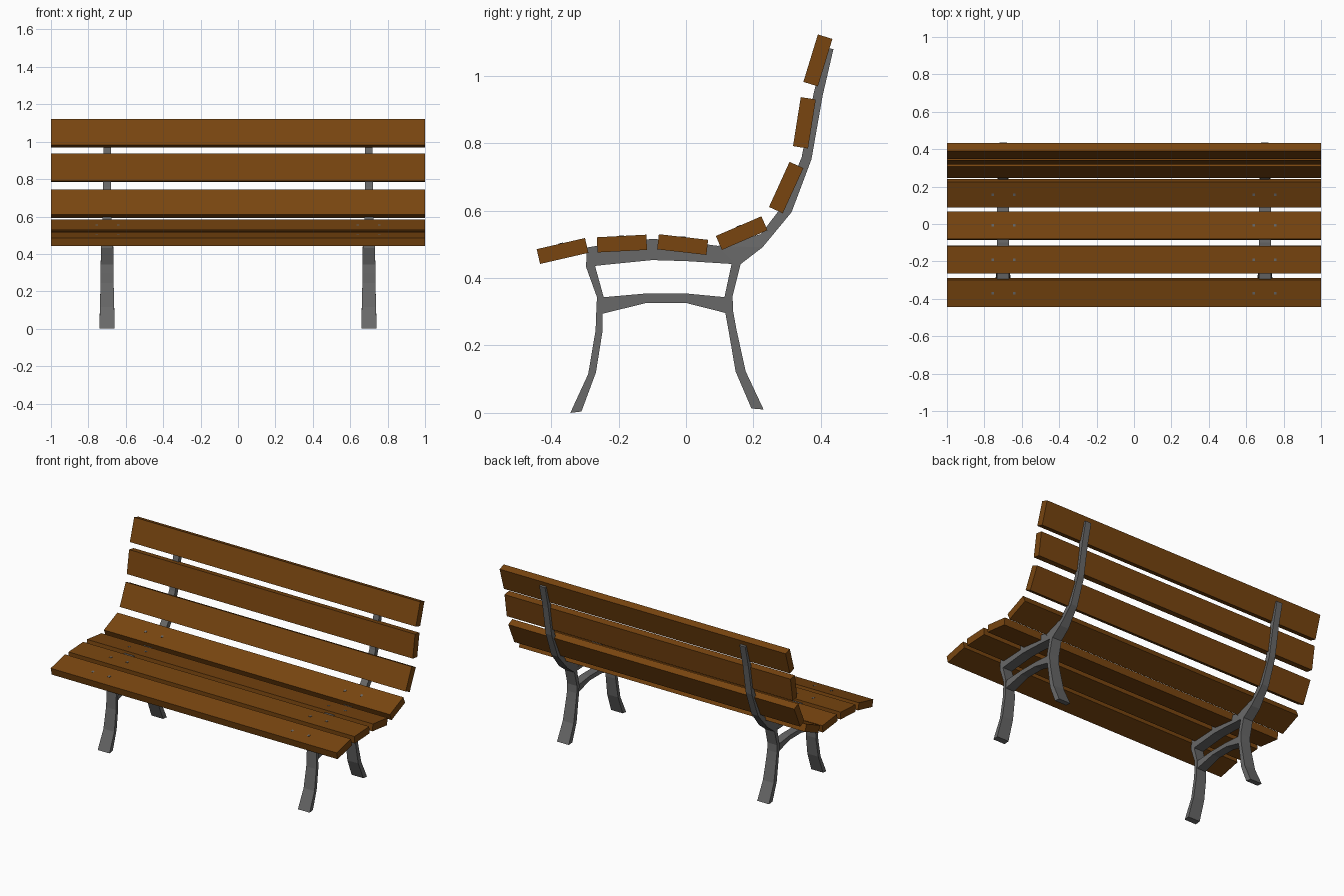
import bpy, bmesh, math
from mathutils import Matrix

if "Cube" in bpy.data.objects:
    bpy.data.objects.remove(bpy.data.objects["Cube"])


def material(name, rgb):
    m = bpy.data.materials.new(name)
    m.diffuse_color = (*rgb, 1)
    m.use_nodes = True
    m.node_tree.nodes["Principled BSDF"].inputs["Base Color"].default_value = m.diffuse_color
    return m


WOOD = material("brown wood", (0.19, 0.06, 0.005))
IRON = material("grey iron", (0.14, 0.14, 0.14))


def finish(bm, name, mat):
    bmesh.ops.recalc_face_normals(bm, faces=bm.faces)
    me = bpy.data.meshes.new(name)
    bm.to_mesh(me)
    bm.free()
    me.materials.append(mat)
    ob = bpy.data.objects.new(name, me)
    bpy.context.collection.objects.link(ob)
    return ob


def add_box(bm, size, matrix):
    bmesh.ops.create_cube(bm, size=1, matrix=matrix @ Matrix.Diagonal((*size, 1)))


def bar(name, x, stations):
    """Loft a rectangular bar; each station is y1, z1, y2, z2, half width."""
    bm = bmesh.new()
    rings = []
    for y1, z1, y2, z2, w in stations:
        rings.append([bm.verts.new(p) for p in
                      ((x - w, y1, z1), (x + w, y1, z1), (x + w, y2, z2), (x - w, y2, z2))])
    for a, b in zip(rings, rings[1:]):
        for i in range(4):
            j = (i + 1) % 4
            bm.faces.new((a[i], a[j], b[j], b[i]))
    bm.faces.new(rings[0])
    bm.faces.new(rings[-1])
    return finish(bm, name, IRON)


# Wooden slats: centre y, centre z, tilt in degrees
slats = [(-.366, .480, 13), (-.190, .502, 3), (-.010, .499, -6.5), (.165, .533, 23.4),
         (.297, .668, 65.5), (.351, .860, 81), (.391, 1.045, 73)]
for n, (y, z, tilt) in enumerate(slats):
    place = Matrix.Translation((0, y, z)) @ Matrix.Rotation(math.radians(tilt), 4, 'X')
    bm = bmesh.new()
    add_box(bm, (2, .147, .045), place)
    finish(bm, f"seat_slat_{n + 1}" if n < 4 else f"back_slat_{n - 3}", WOOD)
    # Small bolt heads on the seat slats
    if n < 4:
        bm = bmesh.new()
        for x in (-.755, -.64, .64, .755):
            add_box(bm, (.014, .014, .006), place @ Matrix.Translation((x, 0, .021)))
        finish(bm, f"seat_bolts_{n + 1}", IRON)

# Iron side frames
front_leg = [(-.343, 0, -.310, .004, .041), (-.290, .115, -.267, .120, .038),
             (-.268, .245, -.247, .245, .035), (-.266, .300, -.247, .293, .034),
             (-.264, .343, -.244, .343, .034), (-.296, .432, -.270, .437, .033),
             (-.295, .490, -.255, .497, .033)]
rear_leg = [(.230, .010, .194, .013, .041), (.177, .123, .147, .123, .038),
            (.150, .245, .126, .245, .035), (.140, .300, .117, .295, .034),
            (.138, .346, .114, .343, .034), (.162, .441, .135, .441, .033),
            (.227, .491, .095, .495, .031), (.270, .543, .222, .530, .026),
            (.313, .595, .280, .606, .023), (.372, .752, .343, .758, .021),
            (.405, .940, .378, .945, .020), (.437, 1.078, .412, 1.085, .020)]
seat_rail = [(-.296, .490, -.285, .434, .033), (-.250, .497, -.250, .438, .033),
             (-.100, .516, -.100, .453, .033), (0, .508, 0, .450, .033),
             (.095, .495, .145, .441, .033)]
cross_rail = [(-.255, .342, -.255, .292, .030), (-.118, .354, -.118, .326, .026),
              (0, .354, 0, .326, .026), (.126, .342, .126, .294, .030)]
for side, x in (("left", -.7), ("right", .7)):
    bar(f"front_leg_{side}", x, front_leg)
    bar(f"rear_leg_and_back_{side}", x, rear_leg)
    bar(f"seat_rail_{side}", x, seat_rail)
    bar(f"cross_rail_{side}", x, cross_rail)
